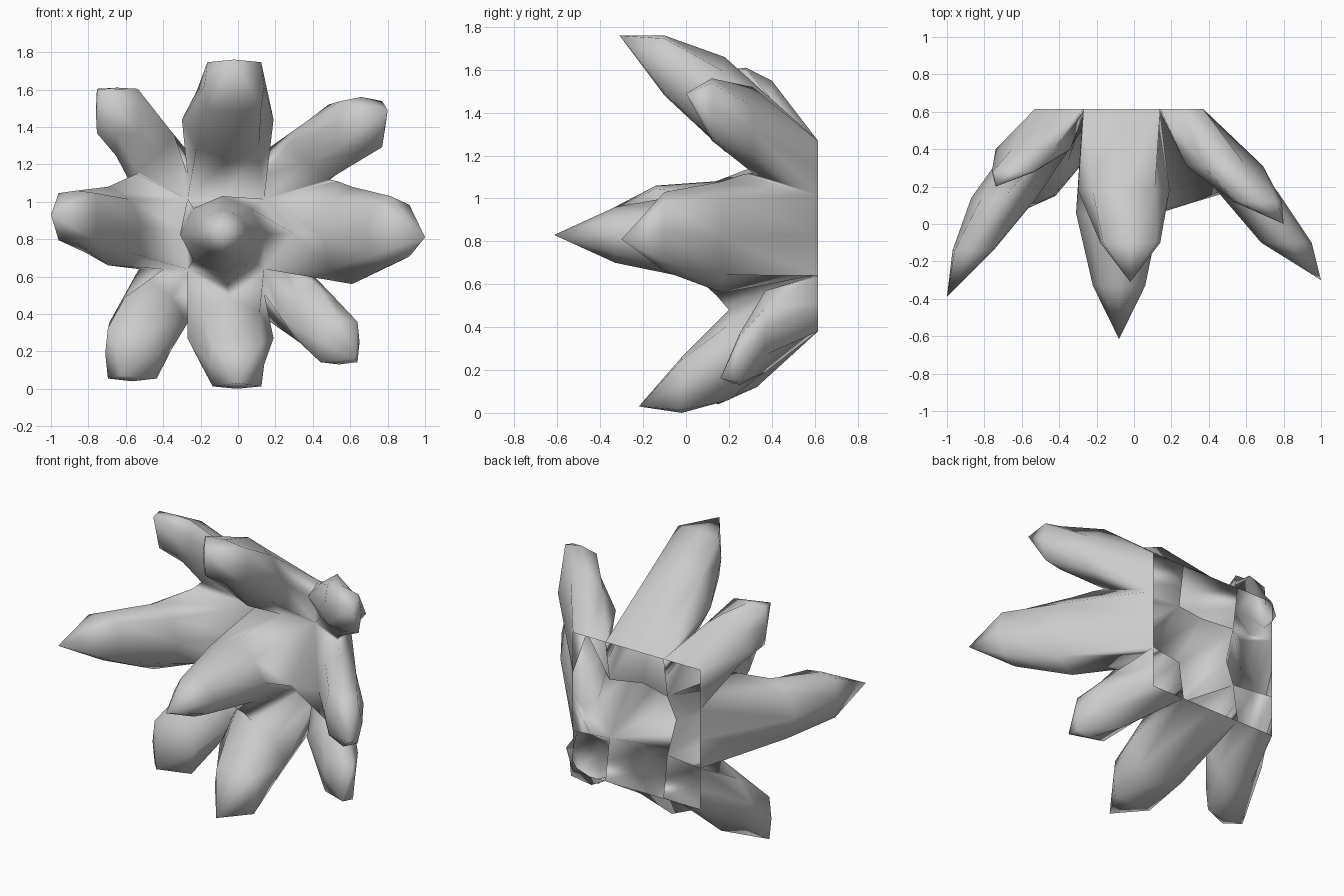
import bpy, bmesh, math

# Domed 3 x 3 base grid, open at the back; one hollow petal grows from each cell
XS = (-0.53, -0.27, 0.14, 0.37)
ZS = (0.38, 0.64, 1.015, 1.27)
# Webs: where two neighbouring petals merge, their shared edge is pulled forward
# (key = sum of the two cell indices)
WEBS = {(3, 2): (0.30, 0.11, 0.83), (2, 1): (-0.06, 0.14, 0.55),
        (2, 3): (-0.07, 0.53, 1.03), (1, 2): (-0.28, 0.50, 0.84),
        (4, 3): (0.53, 0.26, 1.11), (0, 3): (-0.54, 0.32, 1.15)}


def grid_point(i, j):
    inner = i in (1, 2) and j in (1, 2)
    return (XS[i], 0.575 if inner else 0.615, ZS[j])


def base_ring(i, j):
    # cell outline as 8 points, counter-clockwise from the right middle
    br, tr = grid_point(i + 1, j), grid_point(i + 1, j + 1)
    tl, bl = grid_point(i, j + 1), grid_point(i, j)

    def middle(a, b, di, dj):
        plain = tuple((p + q) / 2 for p, q in zip(a, b))
        return WEBS.get((2 * i + di, 2 * j + dj), plain)

    return [middle(br, tr, 1, 0), tr, middle(tr, tl, 0, 1), tl,
            middle(tl, bl, -1, 0), bl, middle(bl, br, 0, -1), br]


def octagon(y, x0, x1, z0, z1, diag=0.68):
    # ring at constant y; diag sets how square the corners are
    cx, cz, rx, rz = (x0 + x1) / 2, (z0 + z1) / 2, (x1 - x0) / 2, (z1 - z0) / 2
    ring = []
    for k in range(8):
        s = diag / math.cos(math.pi / 4) if k % 2 else 1
        a = k * math.pi / 4
        ring.append((cx + rx * s * math.cos(a), y, cz + rz * s * math.sin(a)))
    return ring


bm = bmesh.new()


def petal(cell, full, narrow, tip):
    points = base_ring(*cell) + octagon(*full) + octagon(*narrow) + [tip]
    v = [bm.verts.new(p) for p in points]
    for k in range(8):
        n = (k + 1) % 8
        for r in (0, 8):
            bm.faces.new((v[r + k], v[r + n], v[r + 8 + n], v[r + 8 + k]))
        bm.faces.new((v[16 + k], v[16 + n], v[24]))


# cell, widest ring (y, x0, x1, z0, z1, diag), narrow ring, tip
# centre
petal((1, 1), (0.06, -0.31, 0.14, 0.62, 1.03),
      (-0.33, -0.22, 0.06, 0.70, 0.96), (-0.08, -0.615, 0.83))
# top and bottom
petal((1, 2), (0.18, -0.30, 0.19, 1.22, 1.66),
      (-0.10, -0.18, 0.14, 1.48, 1.76, 0.9), (-0.02, -0.31, 1.76))
petal((1, 0), (0.20, -0.27, 0.19, 0.06, 0.48),
      (-0.02, -0.15, 0.14, 0.0, 0.26, 0.9), (0.0, -0.22, 0.03))
# left and right
petal((0, 1), (0.14, -0.87, -0.52, 0.66, 1.08),
      (-0.14, -0.97, -0.75, 0.78, 1.06, 0.9), (-1.0, -0.39, 0.93))
petal((2, 1), (0.17, 0.45, 0.77, 0.56, 1.08),
      (-0.10, 0.68, 0.95, 0.66, 1.03, 0.75), (1.0, -0.30, 0.81))
# upper corners
petal((0, 2), (0.40, -0.74, -0.34, 1.16, 1.55, 0.56),
      (0.28, -0.76, -0.53, 1.36, 1.61, 0.95), (-0.74, 0.20, 1.60))
petal((2, 2), (0.31, 0.28, 0.69, 1.12, 1.52, 0.56),
      (0.12, 0.53, 0.79, 1.27, 1.56, 0.85), (0.80, 0.0, 1.49))
# lower corners
petal((0, 0), (0.33, -0.69, -0.27, 0.12, 0.58, 0.6),
      (0.15, -0.71, -0.42, 0.04, 0.34, 0.9), (-0.62, 0.06, 0.07))
petal((2, 0), (0.37, 0.23, 0.59, 0.19, 0.57, 0.58),
      (0.25, 0.43, 0.65, 0.13, 0.37, 0.9), (0.63, 0.16, 0.16))

# weld the petals into one smooth flower-like shell
bmesh.ops.remove_doubles(bm, verts=bm.verts, dist=0.0005)
mesh = bpy.data.meshes.new("petal_cluster")
bm.to_mesh(mesh)
bm.free()
mesh.shade_smooth()
bpy.context.collection.objects.link(bpy.data.objects.new("petal_cluster", mesh))
